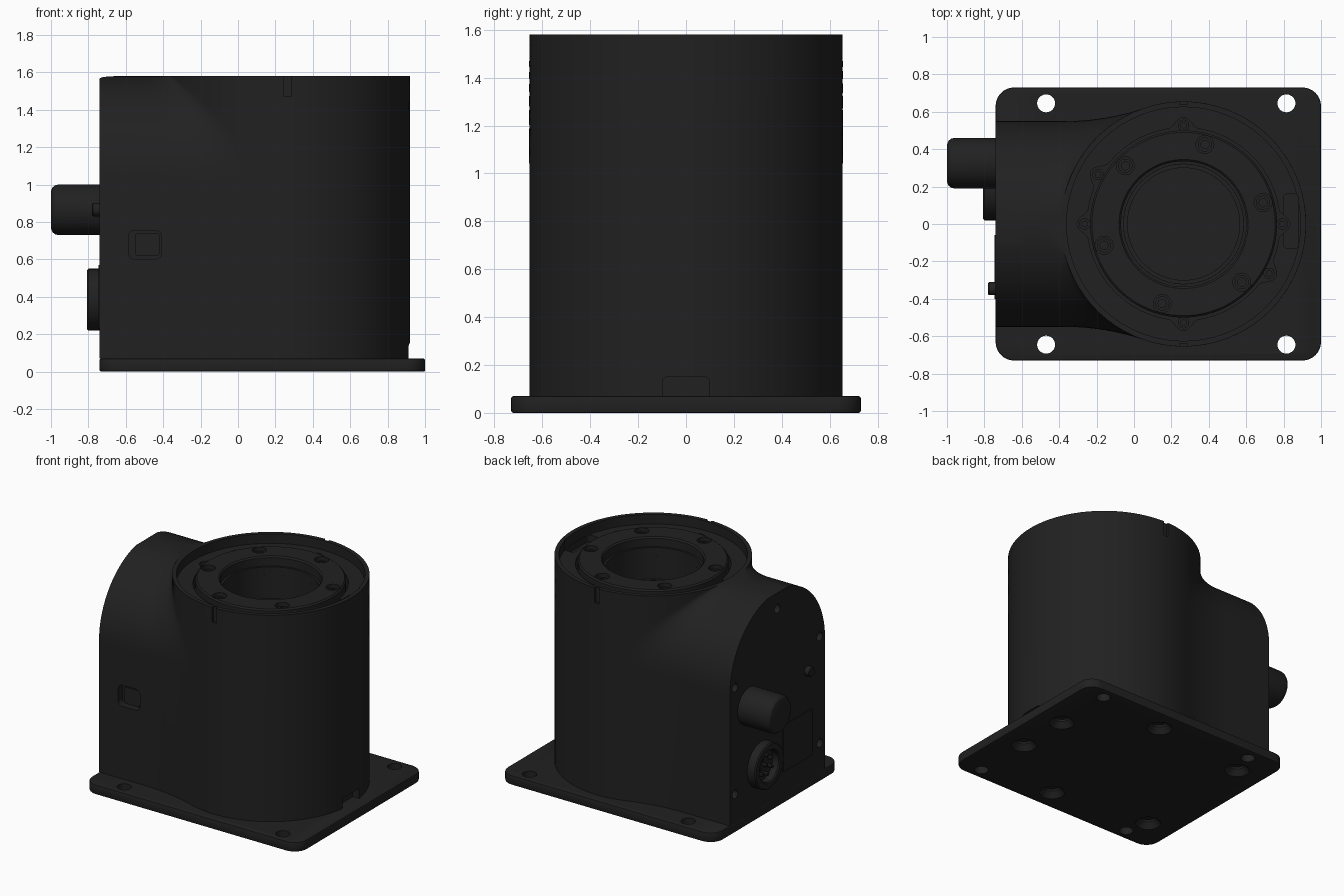
import bpy, bmesh
from math import sin, cos, pi, sqrt, atan2, radians
from mathutils import Vector

if "Cube" in bpy.data.objects:
    bpy.data.objects.remove(bpy.data.objects["Cube"])

CX, CR = 0.265, 0.655            # cylinder centre and radius
mat = bpy.data.materials.new("black_plastic")
mat.diffuse_color = (0.015, 0.015, 0.015, 1)
mat.use_nodes = True
mat.node_tree.nodes["Principled BSDF"].inputs["Base Color"].default_value = mat.diffuse_color


def finish(name, bm):
    bmesh.ops.recalc_face_normals(bm, faces=bm.faces)
    me = bpy.data.meshes.new(name)
    bm.to_mesh(me)
    bm.free()
    ob = bpy.data.objects.new(name, me)
    ob.data.materials.append(mat)
    bpy.context.collection.objects.link(ob)
    return ob


def loft(name, rows, closed=False):
    bm = bmesh.new()
    vs = [[bm.verts.new(p) for p in row] for row in rows]
    n = len(vs[0])
    pairs = list(zip(vs, vs[1:])) + ([(vs[-1], vs[0])] if closed else [])
    for a, b in pairs:
        for i in range(n):
            j = (i + 1) % n
            bm.faces.new((a[i], a[j], b[j], b[i]))
    if not closed:
        bm.faces.new(vs[0])
        bm.faces.new(vs[-1])
    return finish(name, bm)


def lathe(name, profile, loc, axis=(0, 0, 1), n=32, closed=False):
    q = Vector((0, 0, 1)).rotation_difference(Vector(axis))
    rows = [[Vector(loc) + q @ Vector((r * cos(2 * pi * i / n), r * sin(2 * pi * i / n), z))
             for i in range(n)] for r, z in profile]
    return loft(name, rows, closed)


def box(name, lo, hi, round_axis=None, radius=0.0, edge=0.0):
    bm = bmesh.new()
    bmesh.ops.create_cube(bm, size=1)
    for v in bm.verts:
        v.co = Vector([(l + h) / 2 + c * (h - l) for l, h, c in zip(lo, hi, v.co)])
    if radius:
        es = [e for e in bm.edges
              if abs((e.verts[0].co - e.verts[1].co).normalized()[round_axis]) > 0.9]
        bmesh.ops.bevel(bm, geom=es, offset=radius, segments=8, affect='EDGES', profile=0.5)
    if edge:
        es = [e for e in bm.edges if e.calc_face_angle() > 1]
        bmesh.ops.bevel(bm, geom=es, offset=edge, segments=2, affect='EDGES', profile=0.5)
    return finish(name, bm)


def cut(target, cutters):
    """Subtract a set of non-overlapping cutters in one go."""
    bm = bmesh.new()
    for c in cutters:
        bm.from_mesh(c.data)
        bpy.data.objects.remove(c)
    tool = finish("cutter", bm)
    m = target.modifiers.new("cut", 'BOOLEAN')
    m.operation, m.solver, m.object = 'DIFFERENCE', 'EXACT', tool
    bpy.context.view_layer.objects.active = target
    bpy.ops.object.modifier_apply(modifier=m.name)
    bpy.data.objects.remove(tool)


# Base plate with mounting holes and countersinks underneath
plate = box("base_plate", (-0.74, -0.73, 0), (1.0, 0.73, 0.07), 2, 0.1, 0.008)
holes = [lathe("c", [(0.048, -0.1), (0.048, 0.2)], (x, s * 0.645, 0))
         for x in (-0.47, 0.815) for s in (-1, 1)]
holes += [lathe("c", [(0.09, -0.01), (0.085, 0.0), (0.05, 0.04), (0.05, 0.055)], (x, s * y, 0))
          for x, y in ((0.81, 0.2), (0.25, 0.57), (-0.52, 0.47)) for s in (-1, 1)]
cut(plate, holes)


# Housing: outline at each height is a round tower filleted into a straight back strip
def outline(z, a, xb):
    d = 0.635 + 0.2 * (1 - a / 0.55)
    rf = (d * d / (CR - a) - CR - a) / 2
    fx, fy = CX - d, a + rf
    end, phi = atan2(-fy, d), atan2(fy, -d)
    half = [(xb, a)]
    for i in range(13):
        t = -pi / 2 + (end + pi / 2) * i / 12
        half.append((fx + rf * cos(t), fy + rf * sin(t)))
    for i in range(1, 33):
        t = phi * (1 - i / 32)
        half.append((CX + CR * cos(t), CR * sin(t)))
    pts = half + [(x, -y) for x, y in half[-2::-1]]
    return [(x, y, z) for x, y in pts]


rows = [outline(0.07, 0.55, -0.74)]
for i in range(25):
    t = radians(88) * i / 24
    xb = -0.74 + max(0, i - 21) ** 2 * 0.01
    rows.append(outline(1.03 + 0.55 * sin(t), 0.55 * cos(t), xb))
housing = loft("housing", rows)

# Recessed deck, lobed screw pockets, central bore
cut(housing, [lathe("c", [(0.625, 1.51), (0.625, 1.7)], (CX, 0, 0), n=96)])
LOBES = [0, 90, 150, 180, 270, 330]
ring = []
for i in range(240):
    ang = i * 1.5
    gap = min(abs((ang - l + 180) % 360 - 180) for l in LOBES)
    r = 0.515 + 0.055 * (0.5 + 0.5 * cos(min(gap / 9, 1) * pi))
    ring.append((CX + r * cos(radians(ang)), r * sin(radians(ang))))
cut(housing, [loft("c", [[(x, y, z) for x, y in ring] for z in (1.42, 1.56)])])
cut(housing, [lathe("c", [(0.30, 1.15), (0.30, 1.25), (0.32, 1.25), (0.32, 1.45)],
                    (CX, 0, 0), n=64)])

# Rim slots, cable notch, side pocket and back screw holes
tools = [box("c", (CX - 0.018, s * 0.66 - 0.022, 1.47), (CX + 0.018, s * 0.66 + 0.022, 1.7))
         for s in (-1, 1)]
tools.append(box("c", (0.86, -0.097, 0.0), (1.0, 0.097, 0.15), 0, 0.02))
tools.append(box("c", (-0.585, -0.7, 0.60), (-0.41, -0.50, 0.755), 1, 0.035))
tools.append(box("c", (0.80, -0.13, 1.46), (0.88, 0.16, 1.6), 2, 0.02))
for y, z in ((0.49, 1.06), (-0.49, 1.06), (0.49, 0.28), (-0.49, 0.28), (0, 1.45)):
    tools.append(lathe("c", [(0.032, -0.1), (0.032, 0.03)], (-0.74, y, z), (-1, 0, 0), 20))
cut(housing, tools)
box("side_switch", (-0.55, -0.535, 0.62), (-0.42, -0.49, 0.74), 1, 0.015)

# Pocket screws around the flange
for l in LOBES:
    x, y = CX + 0.528 * cos(radians(l)), 0.528 * sin(radians(l))
    lathe("pocket_screw", [(0.03, 1.41), (0.03, 1.455), (0.015, 1.455), (0.015, 1.44)],
          (x, y, 0), n=20)

# Rotating flange with stepped bore and six counterbored bolts
flange = lathe("output_flange", [(0.5, 1.41), (0.5, 1.54), (0.49, 1.55), (0.345, 1.55),
                                 (0.335, 1.54), (0.335, 1.48), (0.32, 1.48), (0.32, 1.41)],
               (CX, 0, 0), n=96, closed=True)
spots = [(CX + 0.44 * cos(radians(15 + 60 * k)), 0.44 * sin(radians(15 + 60 * k)), 0)
         for k in range(6)]
cut(flange, [lathe("c", [(0.048, 1.505), (0.048, 1.6)], p, n=24) for p in spots])
for p in spots:
    lathe("flange_bolt", [(0.038, 1.49), (0.038, 1.525), (0.022, 1.525), (0.022, 1.51)], p, n=24)

# Rear cable gland
lathe("cable_gland", [(0.135, -0.02), (0.135, 0.22), (0.131, 0.237), (0.12, 0.252),
                      (0.10, 0.26)], (-0.74, 0.325, 0.865), (-1, 0, 0), 48)

# Rear round socket with pins
lathe("round_socket", [(0.165, -0.02), (0.165, 0.06), (0.157, 0.068), (0.12, 0.068),
                       (0.112, 0.06), (0.112, 0.012)], (-0.74, 0.185, 0.385), (-1, 0, 0), 48)
for k in range(8):
    r, t = (0.07, 2 * pi * k / 7) if k < 7 else (0, 0)
    lathe("socket_pin", [(0.012, 0.0), (0.012, 0.045)],
          (-0.74, 0.185 + r * cos(t), 0.385 + r * sin(t)), (-1, 0, 0), 12)

# Rear button and panel
lathe("rear_button", [(0.035, -0.02), (0.035, 0.035), (0.03, 0.04)],
      (-0.74, -0.345, 0.865), (-1, 0, 0), 24)
box("rear_panel", (-0.746, -0.40, 0.23), (-0.72, -0.06, 0.57), 0, 0.01)

bpy.ops.object.select_all(action='SELECT')
bpy.ops.object.shade_smooth_by_angle(angle=radians(30))
